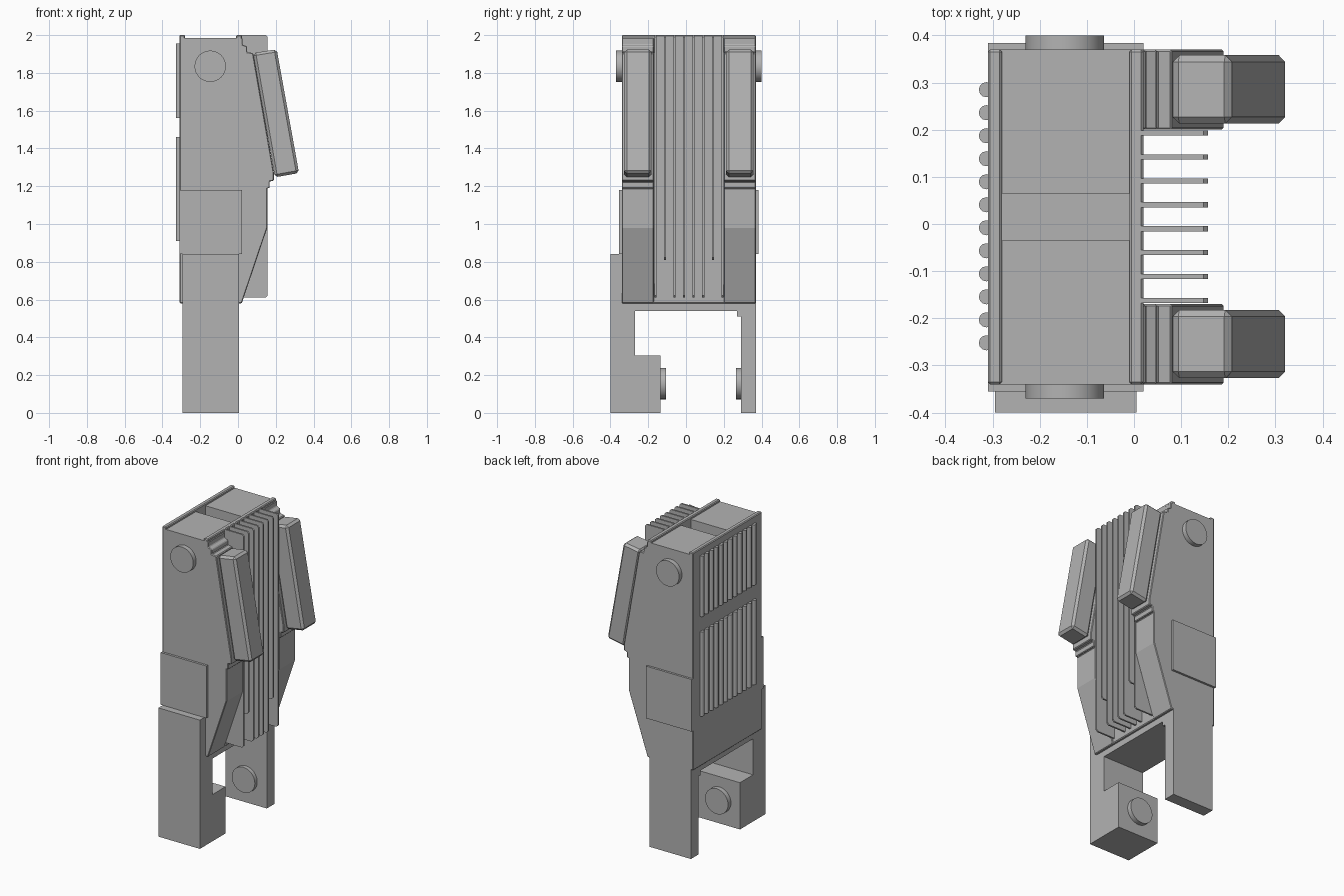
import bpy, bmesh
from mathutils import Vector

old = bpy.data.objects.get("Cube")
if old:
    bpy.data.objects.remove(old, do_unlink=True)

grey = bpy.data.materials.new("plain grey")
grey.use_nodes = True
colour = (0.45, 0.45, 0.45, 1)
grey.diffuse_color = colour
grey.node_tree.nodes["Principled BSDF"].inputs["Base Color"].default_value = colour


def prism(name, points, axis, start, end, bevel=0):
    """Extrude a profile along x (points are y, z) or y (points are x, z)."""
    def place(p, d):
        return (d, p[0], p[1]) if axis == "x" else (p[0], d, p[1])
    bm = bmesh.new()
    face = bm.faces.new([bm.verts.new(place(p, start)) for p in points])
    out = bmesh.ops.extrude_face_region(bm, geom=[face])
    shift = Vector(place((0, 0), end - start))
    moved = [v for v in out["geom"] if isinstance(v, bmesh.types.BMVert)]
    bmesh.ops.translate(bm, verts=moved, vec=shift)
    bmesh.ops.recalc_face_normals(bm, faces=bm.faces)
    mesh = bpy.data.meshes.new(name)
    bm.to_mesh(mesh)
    bm.free()
    mesh.materials.append(grey)
    obj = bpy.data.objects.new(name, mesh)
    bpy.context.collection.objects.link(obj)
    if bevel:
        mod = obj.modifiers.new("bevel", "BEVEL")
        mod.width = bevel
        mod.segments = 1
    return obj


def box(name, x, y, z, bevel=0):
    points = [(x[0], z[0]), (x[1], z[0]), (x[1], z[1]), (x[0], z[1])]
    return prism(name, points, "y", y[0], y[1], bevel)


def cylinder(name, centre, radius, depth, sides, turn=0):
    bpy.ops.mesh.primitive_cylinder_add(vertices=sides, radius=radius, depth=depth,
                                        location=centre, rotation=(turn, 0, 0))
    obj = bpy.context.object
    obj.name = name
    obj.data.materials.append(grey)
    bpy.ops.object.shade_smooth_by_angle()
    return obj


# Body core with a notch across the top, held between two end panels
prism("body_core", [(-0.34, 0.58), (0.37, 0.58), (0.37, 1.985), (0.065, 1.985),
                    (0.065, 1.85), (-0.035, 1.85), (-0.035, 1.985), (-0.34, 1.985)],
      "x", -0.285, -0.005)
for name, x in (("back_panel", (-0.31, -0.28)), ("fin_panel", (-0.01, 0.02))):
    box(name, x, (-0.34, 0.37), (0.58, 2.0), 0.005)

# Legs, foot and bridge in one profile
prism("legs", [(-0.40, 0), (-0.135, 0), (-0.135, 0.305), (-0.27, 0.305), (-0.27, 0.54),
               (0.27, 0.54), (0.27, 0.51), (0.29, 0.51), (0.29, 0), (0.37, 0),
               (0.37, 0.59), (-0.335, 0.59), (-0.335, 0.84), (-0.40, 0.84)],
      "x", -0.295, 0.005)

# Raised plates on both sides
box("right_side_plate", (-0.31, 0.02), (-0.355, -0.33), (0.84, 1.18))
box("left_side_plate", (-0.31, 0.02), (0.36, 0.384), (0.84, 1.18))

# Round studs
for name, y, z in (("right_top_stud", -0.35, 1.835), ("left_top_stud", 0.38, 1.835),
                   ("foot_stud", -0.125, 0.155), ("leg_stud", 0.285, 0.155)):
    cylinder(name, (-0.147, y, z), 0.083, 0.04, 32, 1.5708)

# Thin cooling fins
for i in range(8):
    y = -0.162 + i * 0.0507
    low = 0.81 if i in (1, 6) else 0.61
    prism(f"fin_{i + 1}", [(0.01, low), (0.145, low), (0.157, low + 0.012),
                           (0.157, 1.99), (0.147, 2.0), (0.01, 2.0)],
          "y", y - 0.0055, y + 0.0055)

# Stepped cheeks with tilted pods
cheek = [(0.01, 0.58), (0.02, 0.58), (0.155, 0.98), (0.155, 1.19), (0.168, 1.19),
         (0.168, 1.225), (0.19, 1.23), (0.19, 1.27), (0.08, 1.905), (0.048, 1.91),
         (0.048, 1.94), (0.024, 1.95), (0.024, 1.985), (0.01, 1.985)]
pod = [(0.08, 1.905), (0.205, 1.925), (0.323, 1.27), (0.195, 1.247)]
for side, y in (("right", -0.34), ("left", 0.20)):
    prism(side + "_cheek", cheek, "y", y, y + 0.17, 0.004)
    prism(side + "_pod", pod, "y", y + 0.013, y + 0.158, 0.014)

# Two rows of upright bars on the back panel
for i in range(12):
    y = -0.252 + i * 0.0488
    for row, low, high in (("upper", 1.56, 1.955), ("lower", 0.91, 1.46)):
        cylinder(f"{row}_bar_{i + 1}", (-0.313, y, (low + high) / 2), 0.016,
                 high - low, 12)
